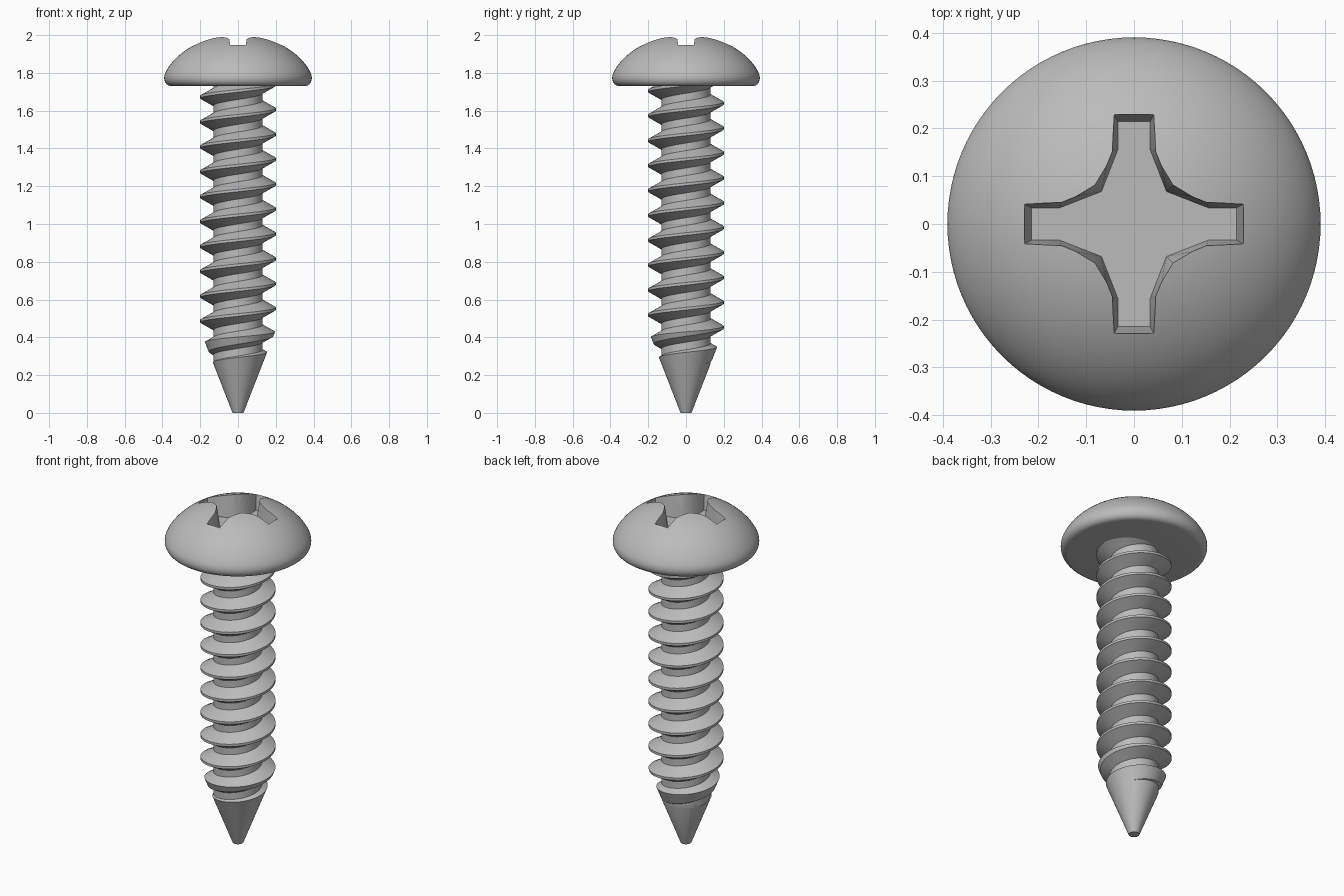
import bpy, bmesh
from math import pi, sin, cos
from mathutils import Vector
from mathutils.geometry import interpolate_bezier

if "Cube" in bpy.data.objects:
    bpy.data.objects.remove(bpy.data.objects["Cube"])

steel = bpy.data.materials.new("grey steel")
steel.use_nodes = True
grey = (0.5, 0.5, 0.5, 1)
steel.diffuse_color = grey
steel.node_tree.nodes["Principled BSDF"].inputs["Base Color"].default_value = grey


def to_object(name, bm):
    bmesh.ops.recalc_face_normals(bm, faces=bm.faces)
    mesh = bpy.data.meshes.new(name)
    bm.to_mesh(mesh)
    bm.free()
    obj = bpy.data.objects.new(name, mesh)
    bpy.context.collection.objects.link(obj)
    mesh.materials.append(steel)
    return obj


def lathe(name, profile, sides):
    """Revolve (radius, height) points that start and end on the axis."""
    bm = bmesh.new()
    verts = [bm.verts.new((r, 0, z)) for r, z in profile]
    edges = [bm.edges.new(pair) for pair in zip(verts, verts[1:])]
    bmesh.ops.spin(bm, geom=verts + edges, cent=(0, 0, 0), axis=(0, 0, 1),
                   angle=2 * pi, steps=sides, use_merge=True)
    bmesh.ops.remove_doubles(bm, verts=bm.verts, dist=1e-5)
    return to_object(name, bm)


def boolean(obj, other, operation):
    mod = obj.modifiers.new("cut", "BOOLEAN")
    mod.object, mod.operation, mod.solver = other, operation, "EXACT"
    select(obj)
    bpy.ops.object.modifier_apply(modifier=mod.name)
    bpy.data.objects.remove(other)


def select(obj):
    bpy.ops.object.select_all(action="DESELECT")
    obj.select_set(True)
    bpy.context.view_layer.objects.active = obj


def smooth(obj):
    select(obj)
    bpy.ops.object.shade_smooth_by_angle(angle=pi / 6)


# Domed head with a rounded rim and flat underside
dome = interpolate_bezier(*[Vector(p) for p in
                            ((0, 2.003), (0.19, 2.003), (0.34, 1.9), (0.385, 1.8))], 20)
rim = interpolate_bezier(*[Vector(p) for p in
                           ((0.385, 1.8), (0.4, 1.765), (0.385, 1.73), (0.35, 1.73))], 10)
head = lathe("head", [(p.x, p.y) for p in dome + rim[1:]] + [(0, 1.73)], 96)

# Tapered cross recess cut into the head
bm = bmesh.new()
rings = []
for z, corners in ((1.86, ((0.034, 0.215), (0.034, 0.155), (0.068, 0.068))),
                   (2.05, ((0.05, 0.246), (0.052, 0.15), (0.088, 0.088)))):
    (w, e), (n, m), (c, _) = corners
    arm = [(e, -w), (e, w), (m, n), (c, c), (n, m)]
    ring = []
    for q in range(4):
        a, b = round(cos(q * pi / 2)), round(sin(q * pi / 2))
        # the last point of each arm leads into the next quarter
        ring += [bm.verts.new((a * x - b * y, b * x + a * y, z)) for x, y in arm]
    rings.append(ring)
low, high = rings
bm.faces.new(low)
bm.faces.new(high)
for i in range(len(low)):
    bm.faces.new((low[i - 1], low[i], high[i], high[i - 1]))
bmesh.ops.triangulate(bm, faces=bm.faces)
boolean(head, to_object("recess_cutter", bm), "DIFFERENCE")
smooth(head)

# Shank with a right-handed helical thread
PITCH, SIDES, TURNS = 0.1318, 64, 17
CORE, CREST = 0.13, 0.2
base = 1.672 - 14.5 * PITCH
section = [(CORE, -0.046), (CREST, -0.007), (CREST, 0.007), (CORE, 0.046)]
rows = len(section) * TURNS
bm = bmesh.new()
columns = []
for i in range(SIDES):
    a = 2 * pi * i / SIDES
    column = []
    for k in range(rows):
        r, offset = section[k % 4]
        z = base + PITCH * (k // 4 + i / SIDES) + offset
        column.append(bm.verts.new((r * cos(a), r * sin(a), z)))
    columns.append(column)
columns.append(columns[0][4:])  # one turn on, the helix meets itself
for left, right in zip(columns, columns[1:]):
    for k in range(min(len(left), len(right)) - 1):
        bm.faces.new((left[k], right[k], right[k + 1], left[k + 1]))
ends = [e for e in bm.edges if e.is_boundary]
bottom, top = bm.verts.new((0, 0, base)), bm.verts.new((0, 0, base + TURNS * PITCH))
for e in ends:
    bm.faces.new((*e.verts, bottom if e.verts[0].co.z < 1 else top))
bmesh.ops.triangulate(bm, faces=bm.faces)
shank = to_object("threaded_shank", bm)

# Trim the shank to a blunt conical tip and end it inside the head
envelope = lathe("tip_envelope", [(0, 0), (0.029, 0), (0.211, 0.467),
                                  (0.211, 1.76), (0, 1.76)], 64)
boolean(shank, envelope, "INTERSECT")
smooth(shank)
